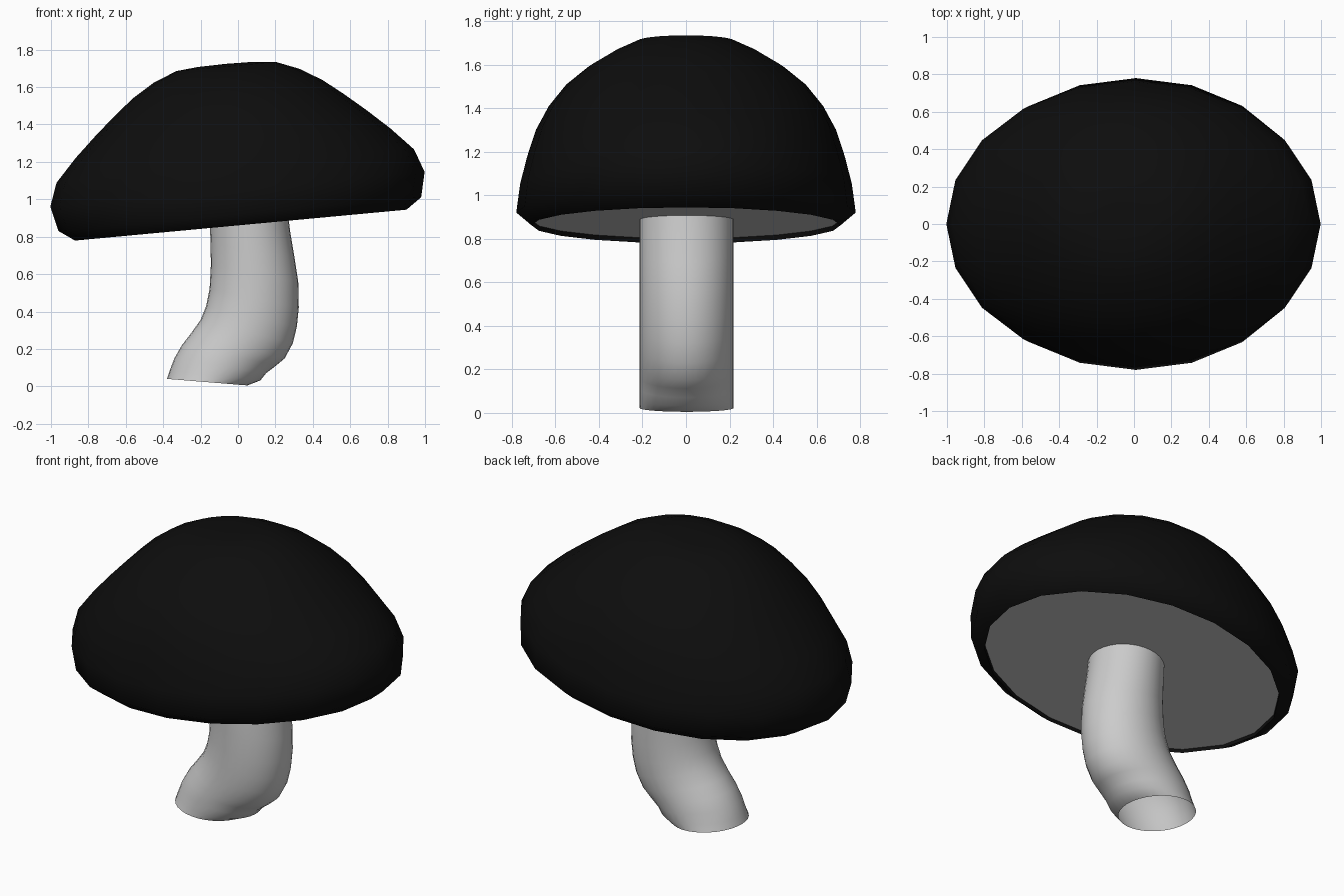
import bpy, math
from mathutils import Vector

if "Cube" in bpy.data.objects:
    bpy.data.objects.remove(bpy.data.objects["Cube"])

TAU = 2 * math.pi
U = Vector((0.9957, 0, 0.0928))      # cap's tilted sideways axis
V = Vector((-0.0928, 0, 0.9957))     # cap's tilted up axis
BASE = Vector((0.015, 0, 0.862))     # centre of the cap's lower rim


def ellipse(centre, side, ry, n):
    """Ring of n points around centre, counter-clockwise from above."""
    return [centre + side * math.cos(TAU * i / n) + Vector((0, ry * math.sin(TAU * i / n), 0))
            for i in range(n)]


def loft(name, rings, tip=None, angle=80):
    """Skin a stack of rings, optionally closing to a tip point."""
    n = len(rings[0])
    verts = [p for r in rings for p in r]
    faces = [(k * n + i, k * n + (i + 1) % n, (k + 1) * n + (i + 1) % n, (k + 1) * n + i)
             for k in range(len(rings) - 1) for i in range(n)]
    if tip is not None:
        last = (len(rings) - 1) * n
        verts.append(tip)
        faces += [(last + i, last + (i + 1) % n, len(verts) - 1) for i in range(n)]
    return make(name, verts, faces, angle)


def make(name, verts, faces, angle=30):
    mesh = bpy.data.meshes.new(name)
    mesh.from_pydata([tuple(v) for v in verts], [], faces)
    ob = bpy.data.objects.new(name, mesh)
    bpy.context.collection.objects.link(ob)
    bpy.ops.object.select_all(action='DESELECT')
    ob.select_set(True)
    bpy.context.view_layer.objects.active = ob
    bpy.ops.object.shade_smooth_by_angle(angle=math.radians(angle))
    return ob


# Cap: 20-sided dome, (height, x radius, y radius), starting at the inner lip
profile = [(0.022, 0.888, 0.708), (0, 0.89, 0.71), (0.059, 0.974, 0.78),
           (0.192, 1.005, 0.762), (0.317, 0.96, 0.73), (0.44, 0.845, 0.69),
           (0.551, 0.725, 0.63), (0.65, 0.61, 0.55), (0.731, 0.508, 0.45),
           (0.802, 0.392, 0.33), (0.852, 0.266, 0.22), (0.863, 0.15, 0.12)]
cap_rings = [ellipse(BASE + V * h, U * rx, ry, 20) for h, rx, ry in profile]
cap = loft("cap", cap_rings, BASE + V * 0.866)
black = bpy.data.materials.new("cap_black")
black.diffuse_color = (0.004, 0.004, 0.004, 1)
black.use_nodes = True
black.node_tree.nodes["Principled BSDF"].inputs["Base Color"].default_value = black.diffuse_color
cap.data.materials.append(black)

# Underside: flat grey disc recessed behind the lip
make("cap_underside", cap_rings[0], [tuple(reversed(range(20)))])

# Stem: bent open tube, left and right edge points (xl, zl, xr, zr) of each ring
edges = [(-.38, .04, .05, .005), (-.365, .085, .12, .032), (-.34, .15, .15, .07),
         (-.30, .22, .205, .112), (-.25, .285, .25, .15), (-.20, .355, .293, .23),
         (-.17, .43, .315, .32), (-.152, .52, .325, .42), (-.145, .65, .322, .56),
         (-.147, .76, .302, .69), (-.15, .86, .28, .82), (-.155, .92, .265, .94)]
stem_rings = []
for xl, zl, xr, zr in edges:
    left, right = Vector((xl, 0.003, zl)), Vector((xr, 0.003, zr))
    stem_rings.append(ellipse((left + right) / 2, (right - left) / 2, 0.216, 32))
loft("stem", stem_rings)
